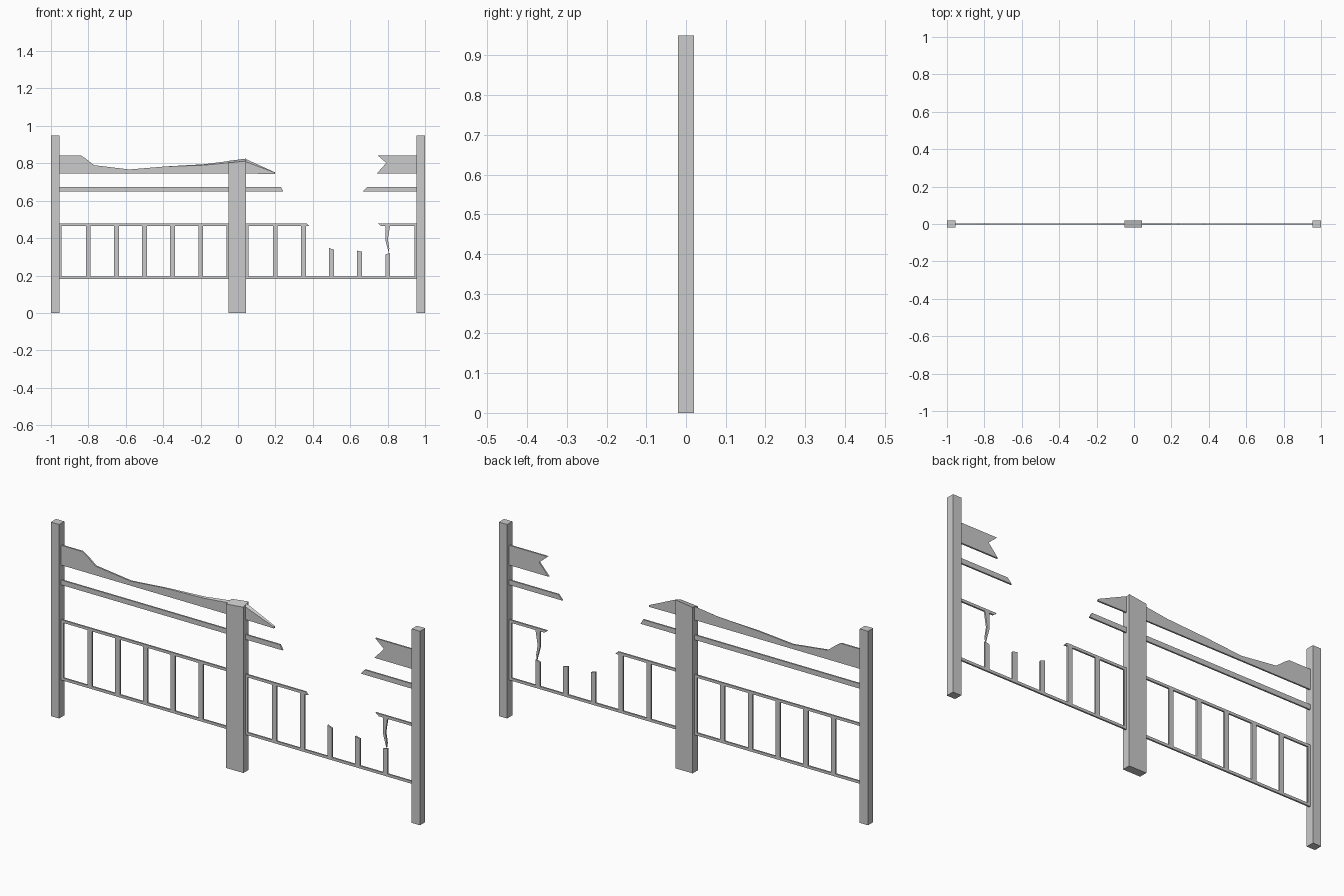
import bpy, bmesh

if "Cube" in bpy.data.objects:
    bpy.data.objects.remove(bpy.data.objects["Cube"])

T = 0.004          # half thickness of the thin boards
P = 0.02           # half depth of the posts
IN_L, IN_R = -0.05, 0.043   # sides of the middle post
OUT = 0.955        # inner side of the end posts


def plate(name, front, half=T, back=None):
    """Solid between a front and a back (x, z) outline."""
    back = back or front
    bm = bmesh.new()
    f = [bm.verts.new((x, -half, z)) for x, z in front]
    b = [bm.verts.new((x, half, z)) for x, z in back]
    bm.faces.new(f)
    bm.faces.new(b[::-1])
    n = len(f)
    for i in range(n):
        j = (i + 1) % n
        bm.faces.new((f[i], b[i], b[j], f[j]))
    bmesh.ops.recalc_face_normals(bm, faces=bm.faces)
    me = bpy.data.meshes.new(name)
    bm.to_mesh(me)
    bm.free()
    ob = bpy.data.objects.new(name, me)
    bpy.context.collection.objects.link(ob)
    return ob


def bar(name, x0, x1, z0, z1, half=T, top_l=0, top_r=0):
    """Rectangle in x/z; top_l and top_r shift the upper corners along x."""
    return plate(name, [(x0, z0), (x1, z0), (x1 + top_r, z1), (x0 + top_l, z1)], half)


# end posts
bar("end_post_left", -1, -OUT, 0, 0.95, P)
bar("end_post_right", OUT, 1, 0, 0.95, P)

# broken middle post with a sloping top
plate("middle_post", [(IN_L, 0), (IN_R, 0), (IN_R, 0.812), (IN_L, 0.803)], P,
      [(IN_L, 0), (IN_R, 0), (IN_R, 0.825), (IN_L, 0.813)])

# worn top boards
base = [(IN_L, 0.745), (-OUT, 0.745), (-OUT, 0.842), (-0.84, 0.842), (-0.81, 0.822),
        (-0.77, 0.79), (-0.58, 0.767), (-0.39, 0.783)]
plate("top_board_left", base + [(-0.18, 0.79), (IN_L, 0.803)], T,
      base + [(-0.18, 0.795), (IN_L, 0.812)])
plate("top_board_middle", [(IN_R, 0.745), (0.197, 0.743), (0.197, 0.75), (IN_R, 0.808)], T,
      [(IN_R, 0.745), (0.197, 0.743), (0.197, 0.752), (0.13, 0.783), (IN_R, 0.824)][:3]
      + [(IN_R, 0.822)])
plate("top_board_right", [(OUT, 0.745), (OUT, 0.842), (0.747, 0.842), (0.793, 0.802), (0.742, 0.745)])

# second rail
bar("second_rail_left", -OUT, IN_L, 0.648, 0.672)
bar("second_rail_middle", IN_R, 0.243, 0.648, 0.672, top_r=-0.013)
bar("second_rail_right", 0.667, OUT, 0.648, 0.672, top_l=0.022)

# upper and lower rails of the baluster frame
bar("frame_rail_top_left", -OUT, IN_L, 0.465, 0.478)
bar("frame_rail_top_middle", IN_R, 0.38, 0.465, 0.478, top_r=-0.013)
bar("frame_rail_top_right", 0.765, OUT, 0.465, 0.478, top_l=-0.017)
bar("frame_rail_bottom_left", -OUT, IN_L, 0.182, 0.195)
bar("frame_rail_bottom_right", IN_R, OUT, 0.182, 0.195)

# thin uprights beside the posts
for i, x in enumerate((-OUT, IN_L - 0.012, IN_R, OUT - 0.012)):
    bar(f"frame_upright_{i}", x, x + 0.012, 0.195, 0.465)

# whole balusters
for i, x in enumerate((-0.8, -0.65, -0.5, -0.35, -0.2, 0.2, 0.35)):
    bar(f"baluster_{i}", x - 0.0125, x + 0.0125, 0.195, 0.465)

# snapped balusters
for i, (x, zl, zr) in enumerate(((0.5, 0.347, 0.338), (0.65, 0.333, 0.327), (0.8, 0.313, 0.32))):
    plate(f"baluster_stub_{i}", [(x - 0.0125, 0.195), (x + 0.0125, 0.195),
                                 (x + 0.0125, zr), (x - 0.0125, zl)])
plate("baluster_splinter", [(0.7875, 0.465), (0.7875, 0.39), (0.806, 0.322),
                            (0.809, 0.345), (0.801, 0.395), (0.8125, 0.465)])
